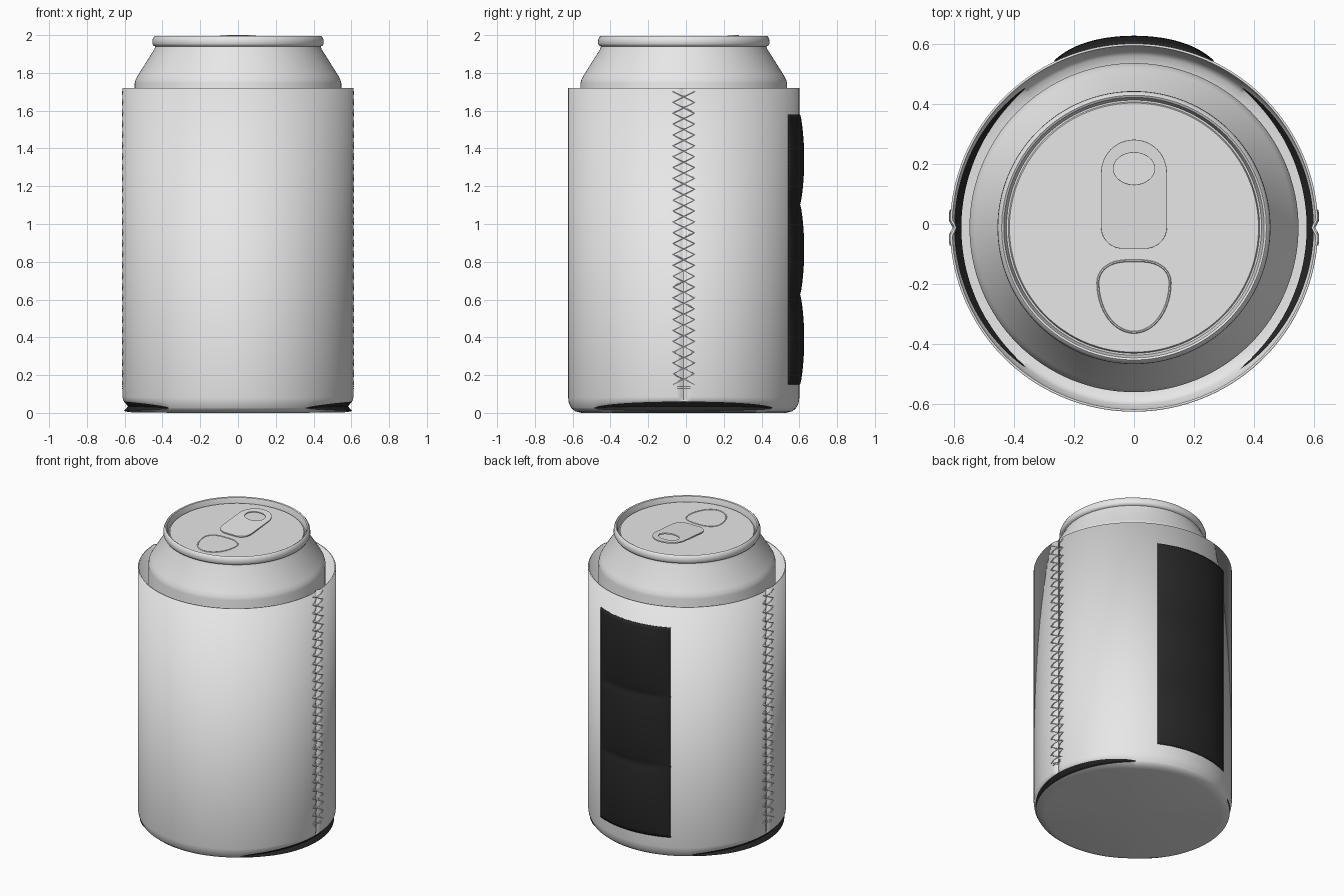
import bpy
import bmesh
import math
from mathutils import Vector

cube = bpy.data.objects.get("Cube")
if cube:
    bpy.data.objects.remove(cube)

CY = -0.012      # y of the common axis
R = 0.612        # sleeve radius


def material(name, value):
    m = bpy.data.materials.new(name)
    m.use_nodes = True
    col = (value, value, value, 1)
    m.diffuse_color = col
    m.node_tree.nodes["Principled BSDF"].inputs["Base Color"].default_value = col
    return m


GREY = material("light_grey", 0.8)
BLACK = material("black", 0.02)


def finish(ob, mats, angle=40):
    for m in mats:
        ob.data.materials.append(m)
    bpy.ops.object.select_all(action='DESELECT')
    ob.select_set(True)
    bpy.context.view_layer.objects.active = ob
    if ob.type == 'CURVE':
        bpy.ops.object.convert(target='MESH')
    bpy.ops.object.shade_smooth_by_angle(angle=math.radians(angle))
    return ob


def surface(name, cols, rows, point, closed, mats, rule=None, thickness=0):
    """Grid of faces through point(column, row); rule picks the material."""
    bm = bmesh.new()
    grid = [[bm.verts.new(point(i, j)) for j in range(rows)] for i in range(cols)]
    for i in range(cols if closed else cols - 1):
        a, b = grid[i], grid[(i + 1) % cols]
        for j in range(rows - 1):
            f = bm.faces.new((a[j], b[j], b[j + 1], a[j + 1]))
            f.material_index = rule(i, j) if rule else 0
    bmesh.ops.remove_doubles(bm, verts=bm.verts, dist=0.00002)
    me = bpy.data.meshes.new(name)
    bm.to_mesh(me)
    bm.free()
    ob = bpy.data.objects.new(name, me)
    bpy.context.collection.objects.link(ob)
    if thickness:
        mod = ob.modifiers.new("thickness", 'SOLIDIFY')
        mod.thickness = thickness
        mod.offset = -1
    return finish(ob, mats)


def curve(name, paths, cyclic, bevel=0.0, fill=False, extrude=0.0):
    cu = bpy.data.curves.new(name, 'CURVE')
    cu.dimensions = '2D' if fill else '3D'
    if fill:
        cu.fill_mode = 'BOTH'
    cu.bevel_depth = bevel
    cu.bevel_resolution = 1
    cu.extrude = extrude
    for pts in paths:
        s = cu.splines.new('POLY')
        s.points.add(len(pts) - 1)
        for p, q in zip(s.points, pts):
            p.co = (*q, 1)
        s.use_cyclic_u = cyclic
    ob = bpy.data.objects.new(name, cu)
    bpy.context.collection.objects.link(ob)
    return finish(ob, [GREY])


def polar(r, a, z):
    return Vector((r * math.cos(a), CY + r * math.sin(a), z))


def side_angle(a):
    """Angle between a direction and the nearest side seam."""
    return abs(math.asin(max(-1, min(1, math.sin(a)))))


def wall_radius(a):
    """Sleeve radius with the pinched side seams."""
    return R - 0.014 * math.exp(-(side_angle(a) * R / 0.016) ** 2)


# Sleeve: rounded under front and back, open black gusset under each side
SEG = 360
ROUND = [(0, 0), (0.54, 0), (0.575, 0.008), (0.594, 0.024), (0.595, 0.026),
         (0.596, 0.028), (0.608, 0.05), (R, 0.08), (R, 1.72)]
GUSSET = [(0, 0), (0.54, 0.002), (0.58, 0.004), (0.604, 0.01), (0.582, 0.035),
          (0.604, 0.06), (0.61, 0.068), (R, 0.085), (R, 1.72)]
OPEN = math.radians(52)


def openness(i):
    s = side_angle(i * math.tau / SEG) / OPEN
    return max(0, 1 - s * s) ** 0.7


def sleeve_point(i, j):
    a = i * math.tau / SEG
    t = openness(i)
    r = ROUND[j][0] * (1 - t) + GUSSET[j][0] * t
    z = ROUND[j][1] * (1 - t) + GUSSET[j][1] * t
    if j > 5:
        r += wall_radius(a) - R
    return polar(r, a, z)


def sleeve_rule(i, j):
    return int(j in (3, 4) and max(openness(i), openness(i + 1)) > 0)


surface("sleeve", SEG, len(ROUND), sleeve_point, True, [GREY, BLACK],
        sleeve_rule, 0.008)

# Can: one turned profile from the base up over the rim to the lid
LID = 1.962
CAN = [(0, 0.05), (0.38, 0.05), (0.41, 0.03), (0.43, 0.03), (0.547, 0.15),
       (0.547, 1.745), (0.542, 1.765), (0.53, 1.787), (0.443, 1.925),
       (0.438, 1.94), (0.448, 1.944), (0.454, 1.955), (0.453, 1.975),
       (0.447, 1.99), (0.44, 1.996), (0.433, 1.992), (0.429, 1.98),
       (0.424, 1.95), (0.418, 1.95), (0.414, LID), (0, LID)]
surface("can", 128, len(CAN),
        lambda i, j: polar(CAN[j][0], i * math.tau / 128, CAN[j][1]),
        True, [GREY])

# Padded back panel with three bulges
PAN_U, PAN_V, HALF = 33, 73, math.radians(25.5)


def panel_point(i, j):
    u = 2 * i / (PAN_U - 1) - 1
    v = j / (PAN_V - 1)
    puff = abs(math.sin(3 * math.pi * v)) ** 0.7 * (1 - u ** 4)
    return polar(R + 0.004 + 0.022 * puff, math.pi / 2 + u * HALF, 0.15 + 1.43 * v)


surface("back_panel", PAN_U, PAN_V, panel_point, False, [BLACK], None, 0.006)

# Crossed zigzag stitching along both side seams
STEP, LOW, COUNT, WIDE = 0.0575, 0.15, 27, 0.057


def on_wall(base, offset, z):
    a = base + offset / R
    return polar(wall_radius(a) + 0.001, a, z)


for label, base in (("left", 0), ("right", math.pi)):
    paths = []
    for sign in (1, -1):
        pts = []
        for k in range(COUNT * 8 + 1):
            n, f = divmod(k / 8, 1)
            w = (1 - 2 * f) * (1 if n % 2 == 0 else -1)
            pts.append(on_wall(base, sign * WIDE * w, LOW + k / 8 * STEP))
        paths.append(pts)
    for z in (0.13, 0.14):
        paths.append([on_wall(base, w * 0.006, z) for w in range(-6, 7)])
    curve(label + "_stitching", paths, False, 0.0035)


# Pull tab with finger hole, tilted up slightly at the back
def arc(cx, cy, rx, ry, start, end, n=16):
    return [(cx + rx * math.cos(math.radians(start + (end - start) * k / n)),
             cy + ry * math.sin(math.radians(start + (end - start) * k / n)), 0)
            for k in range(n + 1)]


outline = (arc(0, 0.252, 0.108, 0.108, 0, 180, 24)
           + arc(-0.038, 0.07, 0.07, 0.07, 180, 270)
           + arc(0.038, 0.07, 0.07, 0.07, 270, 360))
hole = arc(0, 0.265, 0.07, 0.055, 0, 360, 32)[:-1]
tab = curve("pull_tab", [outline, hole], True, 0.0015, True, 0.003)
tab.location = (0, -0.08, LID + 0.006)
tab.rotation_euler.x = math.radians(4.6)

# Egg-shaped score line of the mouth
mouth = []
for k in range(64):
    a = k * math.tau / 64
    c, s = math.cos(a), math.sin(a)
    flat = math.copysign(abs(c) ** (0.7 if s > 0 else 1), c)
    mouth.append((0.12 * flat, -0.195 + (0.073 if s > 0 else 0.165) * s, LID))
curve("mouth_line", [mouth], True, 0.004)
